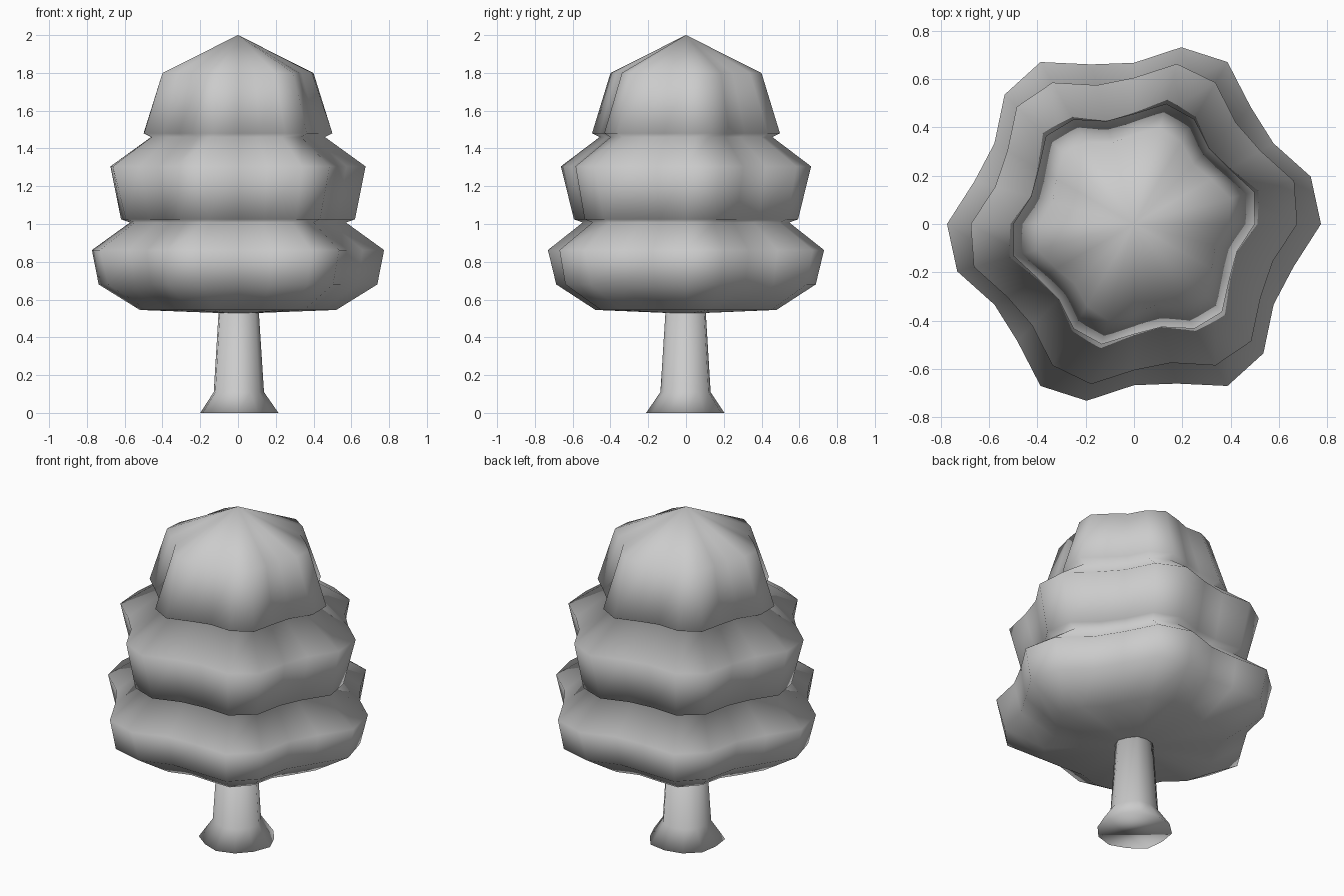
import bpy, bmesh, math

if "Cube" in bpy.data.objects:
    bpy.data.objects.remove(bpy.data.objects["Cube"])


def lobed_lathe(name, profile, sides, lobes, depth, twist, phase=0.0, tip=None, base=None):
    """Stack wavy rings (radius, z), closing each end with a fan point or a flat cap."""
    bm = bmesh.new()
    rings = []
    for radius, z in profile:
        ring = []
        for i in range(sides):
            a = 2 * math.pi * i / sides
            r = radius * (1 + depth * math.cos(lobes * a - twist * z - phase))
            ring.append(bm.verts.new((r * math.cos(a), r * math.sin(a), z)))
        rings.append(ring)
    for low, high in zip(rings, rings[1:]):
        for i in range(sides):
            j = (i + 1) % sides
            bm.faces.new((low[i], low[j], high[j], high[i]))
    for ring, z in ((rings[0], base), (rings[-1], tip)):
        if z is None:
            bm.faces.new(ring)
        else:
            centre = bm.verts.new((0, 0, z))
            for i in range(sides):
                bm.faces.new((ring[i], ring[(i + 1) % sides], centre))
    bmesh.ops.recalc_face_normals(bm, faces=bm.faces)
    for f in bm.faces:
        f.smooth = True
    mesh = bpy.data.meshes.new(name)
    bm.to_mesh(mesh)
    bm.free()
    obj = bpy.data.objects.new(name, mesh)
    bpy.context.collection.objects.link(obj)
    return obj


# Trunk with a flared, slightly uneven foot
lobed_lathe("trunk", [(0.207, 0), (0.133, 0.11), (0.105, 0.56)],
            sides=12, lobes=5, depth=0.04, twist=0, phase=-0.5)

# Three-tier crown, six soft lobes that twist with height
crown = [(0.48, 0.545), (0.683, 0.68), (0.72, 0.862),           # lower tier
         (0.535, 1.008), (0.58, 1.025), (0.64, 1.305),          # middle tier
         (0.44, 1.46), (0.478, 1.48), (0.381, 1.80)]            # upper tier
lobed_lathe("crown", crown, sides=24, lobes=6, depth=0.09, twist=0.7, tip=2.0, base=0.525)
